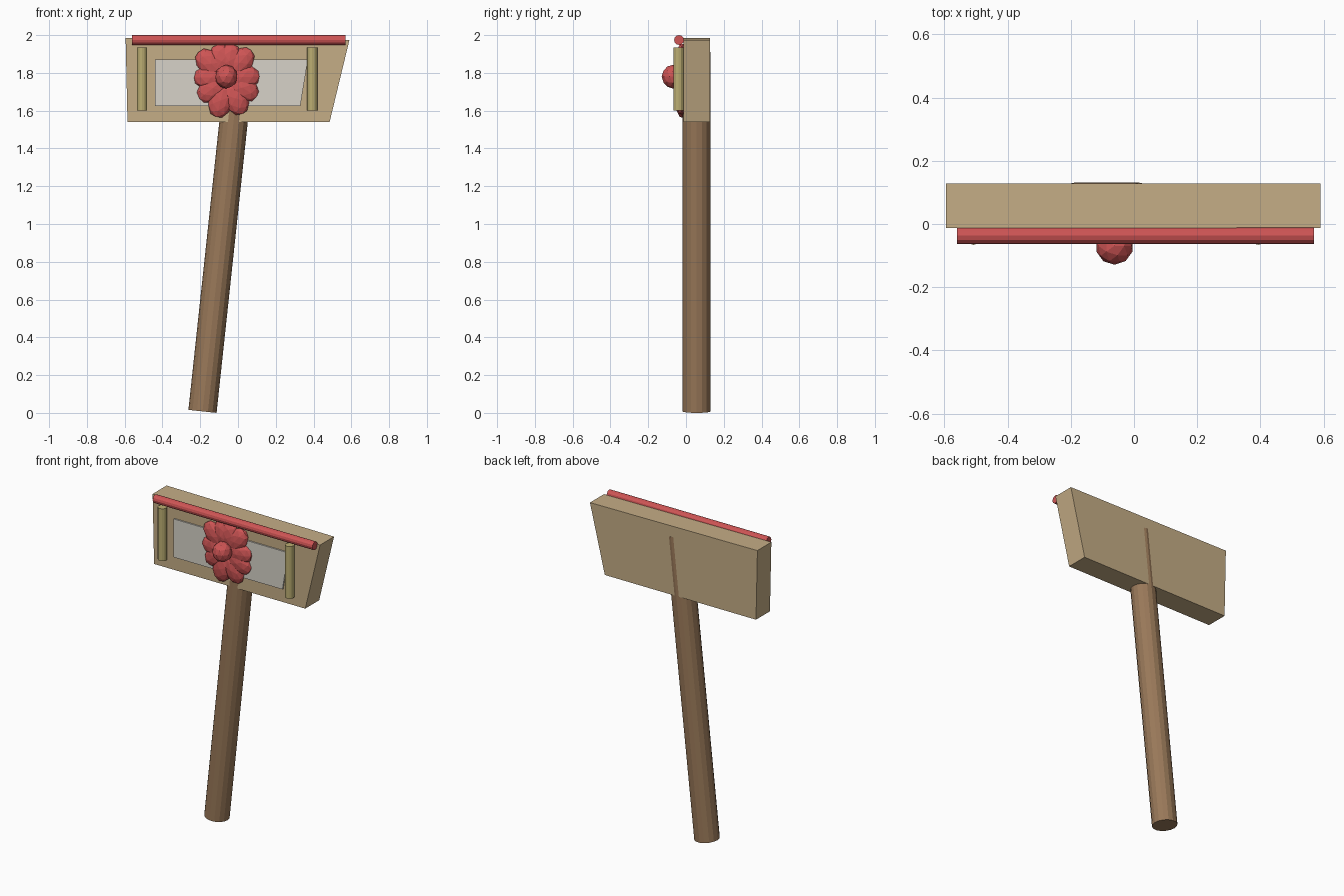
import bpy, bmesh, math
from mathutils import Vector, Matrix

if "Cube" in bpy.data.objects:
    bpy.data.objects.remove(bpy.data.objects["Cube"])


def material(name, rgb):
    m = bpy.data.materials.new(name)
    m.diffuse_color = (*rgb, 1)
    m.use_nodes = True
    m.node_tree.nodes["Principled BSDF"].inputs["Base Color"].default_value = m.diffuse_color
    return m


TAN = material("tan_wood", (0.56, 0.42, 0.24))
BROWN = material("brown_wood", (0.32, 0.19, 0.10))
RED = material("red", (0.62, 0.09, 0.09))
YELLOW = material("straw_yellow", (0.50, 0.42, 0.17))
PALE = material("pale_panel", (0.68, 0.65, 0.58))


def finish(name, bm, mat):
    bmesh.ops.recalc_face_normals(bm, faces=bm.faces)
    me = bpy.data.meshes.new(name)
    bm.to_mesh(me)
    bm.free()
    me.materials.append(mat)
    ob = bpy.data.objects.new(name, me)
    bpy.context.collection.objects.link(ob)
    return ob


def slab(name, outline, y0, y1, mat):
    """Extrude an x/z outline from y0 to y1."""
    bm = bmesh.new()
    face = bm.faces.new([bm.verts.new((x, y0, z)) for x, z in outline])
    ext = bmesh.ops.extrude_face_region(bm, geom=[face])
    verts = [v for v in ext["geom"] if isinstance(v, bmesh.types.BMVert)]
    bmesh.ops.translate(bm, verts=verts, vec=(0, y1 - y0, 0))
    return finish(name, bm, mat)


def rod(name, a, b, radius, sides, mat):
    """Flat-sided cylinder between two points."""
    a, b = Vector(a), Vector(b)
    d = b - a
    rot = d.to_track_quat('Z', 'Y').to_matrix().to_4x4()
    bm = bmesh.new()
    bmesh.ops.create_cone(bm, cap_ends=True, segments=sides, radius1=radius,
                          radius2=radius, depth=d.length,
                          matrix=Matrix.Translation((a + b) / 2) @ rot)
    return finish(name, bm, mat)


def blob(name, centre, scale, angle, mat):
    """Faceted ellipsoid turned in the x/z plane."""
    bm = bmesh.new()
    bmesh.ops.create_icosphere(bm, subdivisions=2, radius=1,
                               matrix=Matrix.Translation(centre)
                               @ Matrix.Rotation(-angle, 4, 'Y')
                               @ Matrix.Diagonal((*scale, 1)))
    return finish(name, bm, mat)


# Sign board and its pale inset panel
slab("sign_board", [(-0.595, 1.985), (0.59, 1.975), (0.485, 1.54), (-0.585, 1.54)],
     -0.013, 0.128, TAN)
slab("sign_panel", [(-0.44, 1.87), (0.37, 1.87), (0.33, 1.625), (-0.44, 1.625)],
     -0.022, 0.0, PALE)

# Leaning post, running up inside the board
rod("post", (-0.188, 0.056, 0.008), (0.016, 0.056, 1.91), 0.075, 16, BROWN)

# Red top rail and the two upright dowels
rod("top_rail", (-0.56, -0.037, 1.974), (0.57, -0.037, 1.974), 0.026, 12, RED)
for side, x in (("left", -0.508), ("right", 0.393)):
    rod("dowel_" + side, (x, -0.039, 1.6), (x, -0.039, 1.935), 0.027, 12, YELLOW)

# Flower: ring of flattened petals around a round centre
CX, CZ = -0.062, 1.775
petals = [(2, 0.18), (48, 0.20), (80, 0.185), (105, 0.185), (138, 0.205),
          (180, 0.175), (218, 0.185), (256, 0.22), (294, 0.215), (328, 0.195)]
for i, (deg, reach) in enumerate(petals):
    a = math.radians(deg)
    r = reach - 0.095
    blob(f"petal_{i + 1}", (CX + r * math.cos(a), -0.022, CZ + r * math.sin(a)),
         (0.095, 0.034, 0.066), a, RED)
blob("flower_centre", (CX, -0.069, CZ + 0.005), (0.06, 0.06, 0.063), 0, RED)
